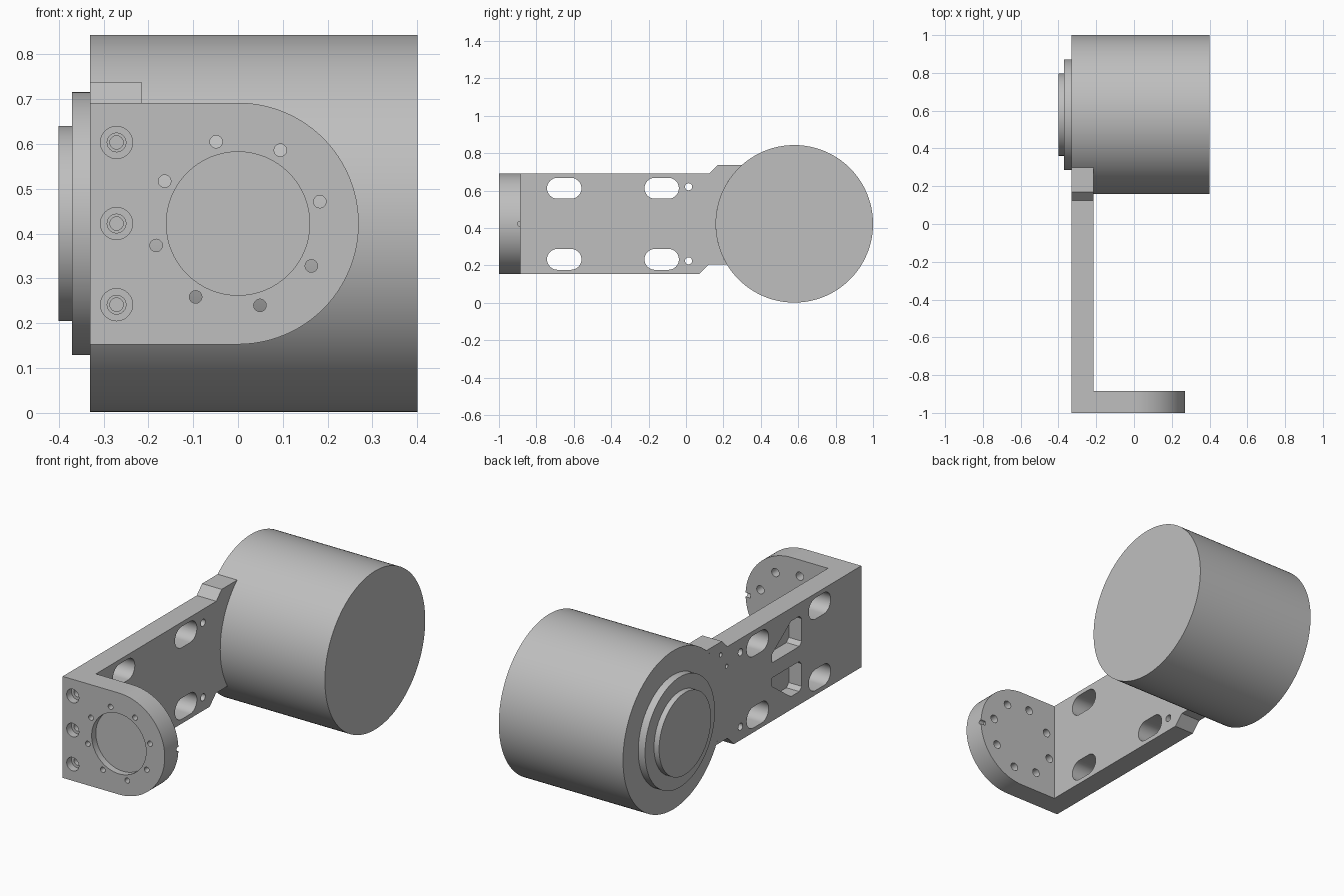
import bpy, bmesh, math

cube = bpy.data.objects.get("Cube")
if cube:
    bpy.data.objects.remove(cube, do_unlink=True)

grey = bpy.data.materials.new("plain grey")
grey.use_nodes = True
COLOUR = (0.52, 0.52, 0.52, 1)
grey.diffuse_color = COLOUR
grey.node_tree.nodes["Principled BSDF"].inputs["Base Color"].default_value = COLOUR

MID = 0.4225            # height of both round axes
DRUM_Y, DRUM_R = 0.579, 0.421
OUT, INN = -0.33, -0.215    # outer and inner side of the arm
FRONT, BACK = -1.0, -0.885  # front and back of the flange


def loft(name, rings):
    """Solid through matching rings of points, capped at both ends."""
    bm = bmesh.new()
    loops = [[bm.verts.new(p) for p in ring] for ring in rings]
    n = len(loops[0])
    for a, b in zip(loops, loops[1:]):
        for i in range(n):
            j = (i + 1) % n
            bm.faces.new((a[i], a[j], b[j], b[i]))
    bm.faces.new(loops[0])
    bm.faces.new(loops[-1])
    bmesh.ops.recalc_face_normals(bm, faces=bm.faces[:])
    mesh = bpy.data.meshes.new(name)
    bm.to_mesh(mesh)
    bm.free()
    mesh.materials.append(grey)
    obj = bpy.data.objects.new(name, mesh)
    bpy.context.collection.objects.link(obj)
    return obj


def place(axis, d, u, v):
    return (d, u, v) if axis == "x" else (u, d, v)


def prism(name, axis, pts, a, b):
    return loft(name, [[place(axis, d, u, v) for u, v in pts] for d in (a, b)])


def arc(u, v, r, start, end, n):
    return [(u + r * math.cos(math.radians(start + (end - start) * i / n)),
             v + r * math.sin(math.radians(start + (end - start) * i / n)))
            for i in range(n + 1)]


def circle(u, v, r, n=32):
    return arc(u, v, r, 0, 360, n)[:-1]


def boolean(target, other, operation):
    mod = target.modifiers.new("cut", "BOOLEAN")
    mod.operation, mod.solver, mod.object = operation, "EXACT", other
    bpy.context.view_layer.objects.active = target
    bpy.ops.object.modifier_apply(modifier=mod.name)
    bpy.data.objects.remove(other, do_unlink=True)


def cut(axis, pts, a, b):
    boolean(bracket, prism("cutter", axis, pts, a, b), "DIFFERENCE")


# Drum with two stepped discs on its outer end
steps = [(0.4, DRUM_R), (OUT, DRUM_R), (OUT, 0.293), (-0.37, 0.293),
         (-0.37, 0.218), (-0.4, 0.218)]
drum = loft("drum", [[place("x", x, u, v) for u, v in circle(DRUM_Y, MID, r, 128)]
                     for x, r in steps])

# Arm plate, ending against the curve of the drum
top = math.degrees(math.asin((0.738 - MID) / DRUM_R))
low = math.degrees(math.asin((MID - 0.205) / DRUM_R))
arm = [(FRONT, 0.153), (0.07, 0.153), (0.122, 0.205)]
arm += arc(DRUM_Y, MID, DRUM_R, 180 + low, 180 - top, 32)
arm += [(0.17, 0.738), (0.125, 0.692), (FRONT, 0.692)]
bracket = prism("bracket", "x", arm, OUT, INN)

# Rounded front flange
flange = [(OUT, 0.692), (OUT, 0.153)] + arc(0, MID, 0.2695, -90, 90, 48)
boolean(bracket, prism("flange", "y", flange, FRONT, BACK), "UNION")

# Shallow round recess and ring of counterbored holes
cut("y", circle(0, MID, 0.16, 64), FRONT - 0.05, FRONT + 0.035)
for k in range(8):
    a = math.radians(15 + 45 * k)
    u, v = 0.189 * math.cos(a), MID + 0.189 * math.sin(a)
    cut("y", circle(u, v, 0.014, 20), FRONT - 0.05, BACK + 0.05)
    cut("y", circle(u, v, 0.022, 20), BACK - 0.05, BACK + 0.05)

# Stepped screw holes along the corner
for z in (MID - 0.181, MID, MID + 0.181):
    for r, depth in ((0.036, 0.04), (0.021, 0.09), (0.015, 0.2)):
        cut("y", circle(-0.271, z, r, 24), FRONT - 0.05, FRONT + depth)

# Small notch in the flange rim
cut("x", circle(BACK - 0.004, MID, 0.012, 16), 0.24, 0.3)

# Slots, pin holes and blind pockets in the arm, above and below the middle
for s in (1, -1):
    for y in (-0.651, -0.13):
        z = MID + s * 0.19
        slot = arc(y + 0.036, z, 0.056, -90, 90, 16) + arc(y - 0.036, z, 0.056, 90, 270, 16)
        cut("x", slot, OUT - 0.1, INN + 0.1)
    cut("x", circle(0.014, MID + s * 0.198, 0.019, 20), OUT - 0.1, INN + 0.1)
    pocket = [(-0.48, 0.2), (-0.41, 0.2), (-0.25, 0.085), (-0.25, 0.04), (-0.48, 0.04)]
    pocket += [(-0.5, 0.06), (-0.5, 0.18)]
    cut("x", [(y, MID + s * h) for y, h in pocket], OUT - 0.1, OUT + 0.076)

# Tiny blind holes by the shoulder
for y, z in ((0.18, 0.67), (0.13, 0.59)):
    cut("x", circle(y, z, 0.011, 16), OUT - 0.1, OUT + 0.05)

# Smooth curved sides, sharp edges
for obj in (drum, bracket):
    bpy.ops.object.select_all(action="DESELECT")
    obj.select_set(True)
    bpy.context.view_layer.objects.active = obj
    bpy.ops.object.shade_smooth_by_angle(angle=math.radians(30))
